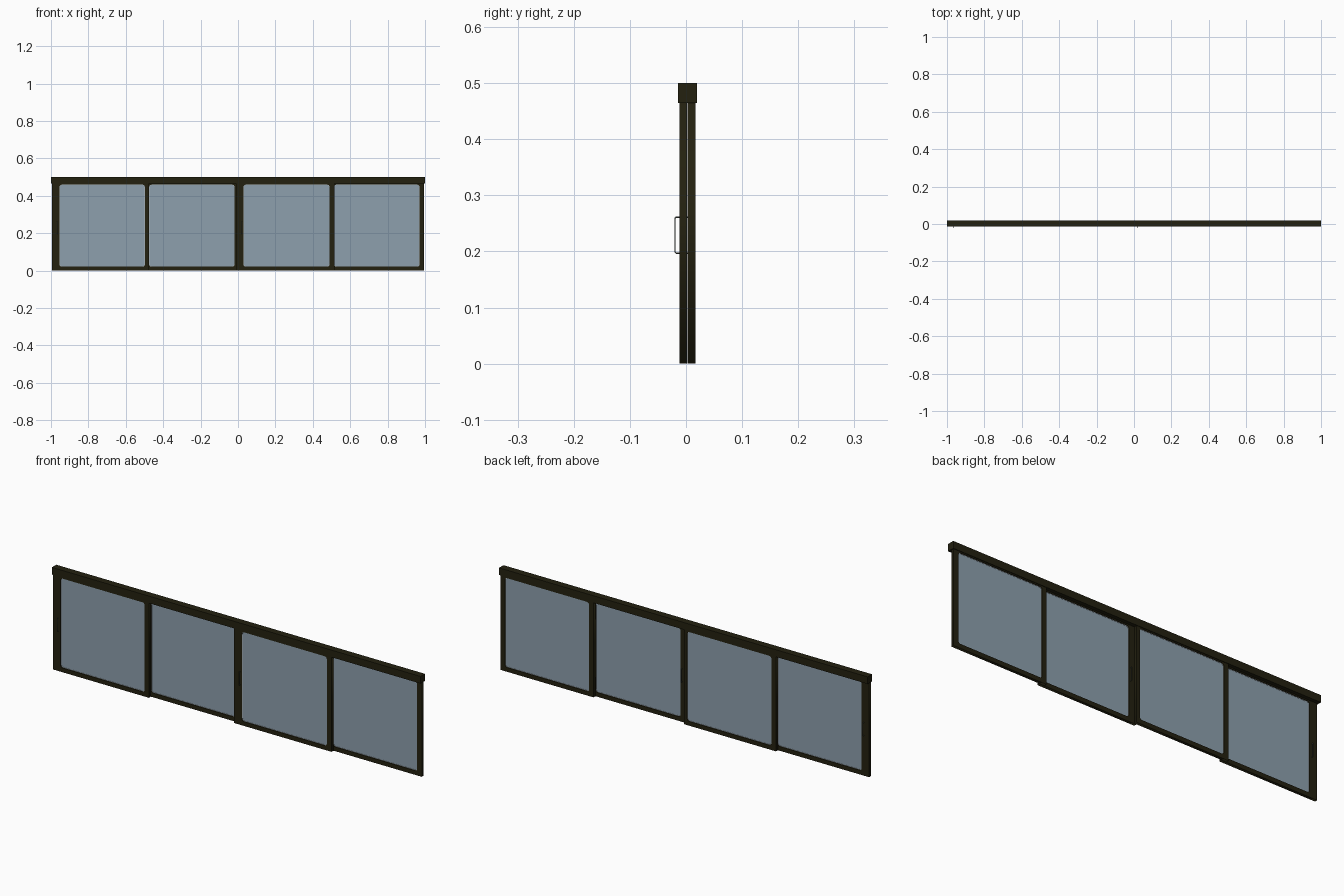
import bpy
from math import sin, cos, pi

cube = bpy.data.objects.get("Cube")
if cube:
    bpy.data.objects.remove(cube)


def material(name, rgb):
    m = bpy.data.materials.new(name)
    m.use_nodes = True
    m.diffuse_color = (*rgb, 1)
    m.node_tree.nodes["Principled BSDF"].inputs["Base Color"].default_value = (*rgb, 1)
    return m


frame_mat = material("dark bronze", (0.017, 0.015, 0.005))
glass_mat = material("blue grey glass", (0.27, 0.35, 0.42))
seal_mat = material("pale seal", (0.45, 0.5, 0.53))
handle_mat = material("handle grey", (0.07, 0.08, 0.07))


def to_mesh(obj, mat):
    """Turn a curve object into a mesh with one material."""
    bpy.context.collection.objects.link(obj)
    mesh = bpy.data.meshes.new_from_object(
        obj.evaluated_get(bpy.context.evaluated_depsgraph_get()))
    name, loc, rot = obj.name, obj.location.copy(), obj.rotation_euler.copy()
    bpy.data.objects.remove(obj)
    part = bpy.data.objects.new(name, mesh)
    part.location, part.rotation_euler = loc, rot
    mesh.materials.clear()
    mesh.materials.append(mat)
    bpy.context.collection.objects.link(part)
    return part


def add_loop(curve, points, cyclic=True):
    s = curve.splines.new("POLY")
    s.points.add(len(points) - 1)
    for p, co in zip(s.points, points):
        p.co = (*co, 1)
    s.use_cyclic_u = cyclic


def rounded_rect(x0, x1, z0, z1, r, steps=4):
    """Rectangle outline with rounded corners."""
    corners = [(x1 - r, z1 - r), (x0 + r, z1 - r), (x0 + r, z0 + r), (x1 - r, z0 + r)]
    pts = []
    for q, (cx, cz) in enumerate(corners):
        for k in range(steps + 1):
            a = (q + k / steps) * pi / 2
            pts.append((cx + r * cos(a), cz + r * sin(a), 0))
    return pts


def plate(name, loops, y, depth, mat):
    """Flat upright plate; a second loop cuts a hole."""
    c = bpy.data.curves.new(name, "CURVE")
    c.dimensions, c.fill_mode, c.extrude = "2D", "BOTH", depth / 2
    for loop in loops:
        add_loop(c, loop)
    obj = bpy.data.objects.new(name, c)
    obj.location.y = y
    obj.rotation_euler.x = pi / 2
    return to_mesh(obj, mat)


def handle(name, x, face_y, out):
    """Slim bracket pull standing off a stile."""
    c = bpy.data.curves.new(name, "CURVE")
    c.dimensions, c.bevel_depth, c.bevel_resolution = "3D", 0.0015, 1
    y, tip, low, high = face_y, face_y + out, 0.197, 0.261
    cut = 0.002
    mid = tip - cut * (1 if out > 0 else -1)
    add_loop(c, [(x, y, low), (x, mid, low), (x, tip, low + cut),
                 (x, tip, high - cut), (x, mid, high), (x, y, high)], False)
    part = to_mesh(bpy.data.objects.new(name, c), handle_mat)
    for p in part.data.polygons:
        p.use_smooth = True


# Header rail
bpy.ops.mesh.primitive_cube_add(size=1, location=(0, 0.003, 0.4825))
header = bpy.context.object
header.name = "header_rail"
header.scale = (2, 0.034, 0.035)
header.data.materials.append(frame_mat)

# Sliding panels: outer left, outer right, glass left, glass right, layer centre, handle x
DEPTH = 0.014
FRONT, BACK = -0.005, 0.010
panels = [
    ("panel_1", -0.995, -0.475, -0.954, -0.498, FRONT, -0.966),
    ("panel_2", -0.500, 0.000, -0.475, -0.018, BACK, None),
    ("panel_3", -0.012, 0.516, 0.029, 0.490, FRONT, 0.020),
    ("panel_4", 0.490, 0.995, 0.514, 0.970, BACK, None),
]
LOW, HIGH = 0.021, 0.459

for name, x0, x1, g0, g1, y, hx in panels:
    outer = [(x0, 0, 0), (x1, 0, 0), (x1, 0.468, 0), (x0, 0.468, 0)]
    hole = rounded_rect(g0, g1, LOW, HIGH, 0.012)
    plate(name + "_frame", [outer, hole], y, DEPTH, frame_mat)
    # Thin seal between frame and glass
    t = 0.002
    inner = rounded_rect(g0 + t, g1 - t, LOW + t, HIGH - t, 0.01)
    plate(name + "_seal", [hole, inner], y, 0.007, seal_mat)
    plate(name + "_glass", [inner], y, 0.005, glass_mat)
    if hx is not None:
        handle(name + "_front_handle", hx, y - DEPTH / 2, -0.0075)
        handle(name + "_back_handle", hx, y + DEPTH / 2, 0.0075)
